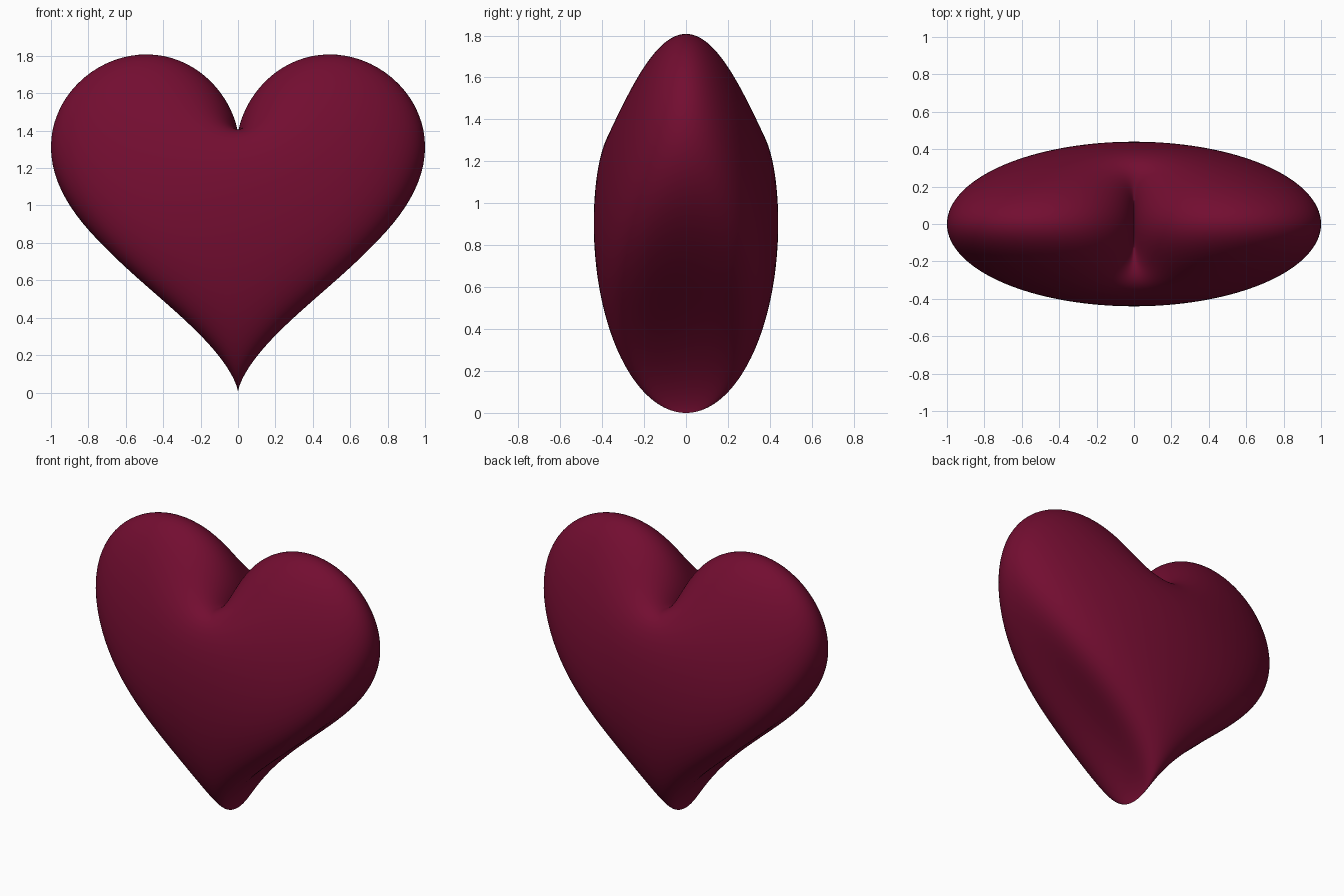
import bpy
import bmesh
from math import sin, cos, atan2, hypot, pi, radians
from mathutils import Matrix

cube = bpy.data.objects.get("Cube")
if cube:
    bpy.data.objects.remove(cube, do_unlink=True)

HALF_HEIGHT = 0.905
HALF_DEPTH = 0.44


def heart_outline(t):
    """Classic heart curve, half a width of 1, bottom tip at -HALF_HEIGHT."""
    x = sin(t) ** 3
    z = (13 * cos(t) - 5 * cos(2 * t) - 2 * cos(3 * t) - cos(4 * t) + 17) / 16
    return x, z - HALF_HEIGHT


def oval_outline(t):
    return sin(t), HALF_HEIGHT * cos(t)


# Crimson material
crimson = bpy.data.materials.new("crimson")
crimson.use_nodes = True
color = (0.17, 0.004, 0.03, 1)
crimson.diffuse_color = color
crimson.node_tree.nodes["Principled BSDF"].inputs["Base Color"].default_value = color

# Sphere with its poles facing front and back
bm = bmesh.new()
bmesh.ops.create_uvsphere(bm, u_segments=160, v_segments=80, radius=1,
                          matrix=Matrix.Rotation(pi / 2, 4, "X"))

# Each ring blends from an oval at the poles to the heart outline at the rim
for v in bm.verts:
    ring = min(hypot(v.co.x, v.co.z), 1)
    t = atan2(v.co.x, v.co.z)
    blend = ring ** 2
    (hx, hz), (ox, oz) = heart_outline(t), oval_outline(t)
    v.co.x = ring * (ox + (hx - ox) * blend)
    v.co.z = ring * (oz + (hz - oz) * blend) + HALF_HEIGHT
    v.co.y *= HALF_DEPTH

bmesh.ops.recalc_face_normals(bm, faces=bm.faces)
mesh = bpy.data.meshes.new("heart_body")
bm.to_mesh(mesh)
bm.free()
mesh.materials.append(crimson)

heart = bpy.data.objects.new("heart_body", mesh)
bpy.context.collection.objects.link(heart)
bpy.context.view_layer.objects.active = heart
heart.select_set(True)
bpy.ops.object.shade_smooth_by_angle(angle=radians(60))
